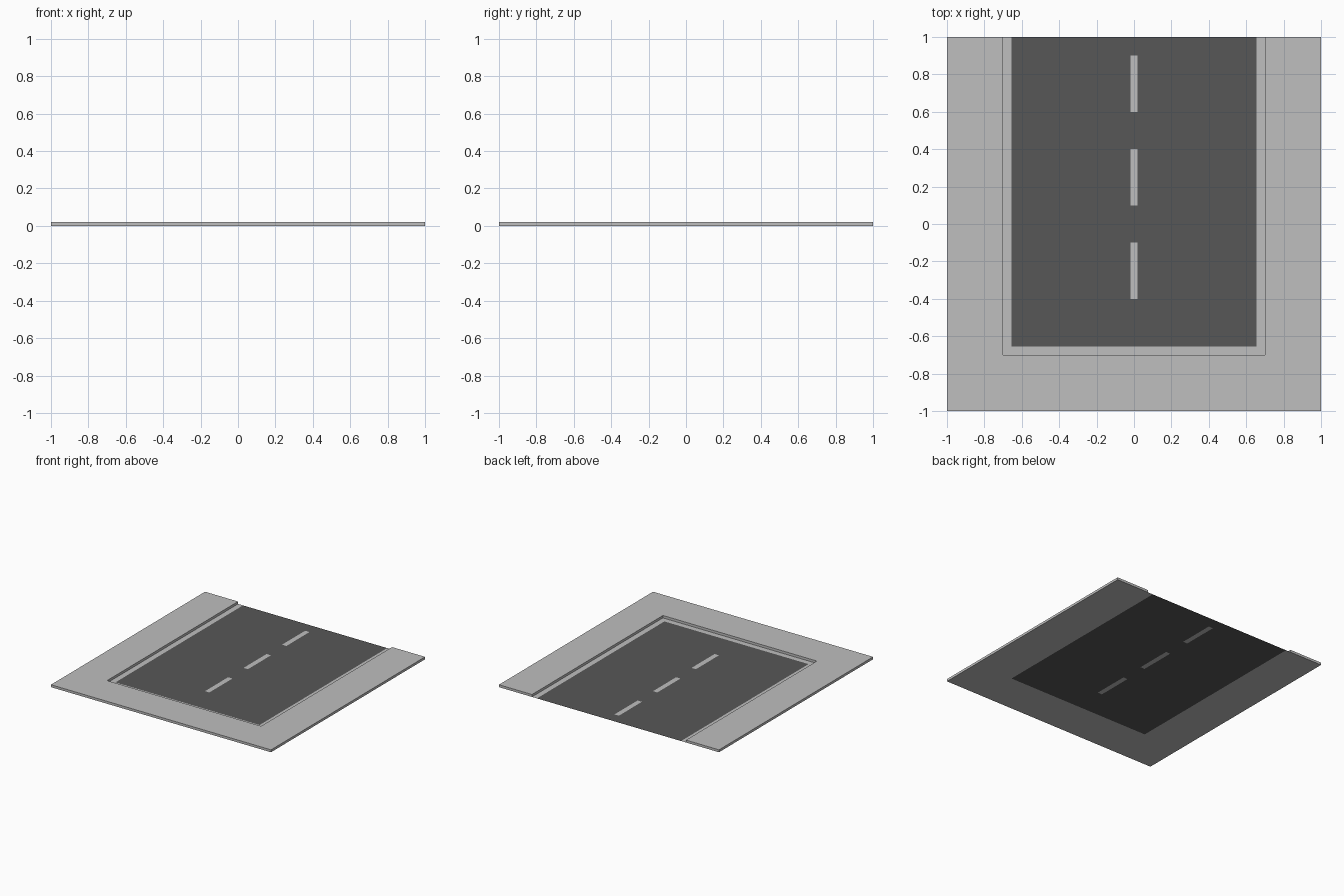
import bpy, bmesh

if "Cube" in bpy.data.objects:
    bpy.data.objects.remove(bpy.data.objects["Cube"])

def material(name, v):
    m = bpy.data.materials.new(name)
    m.diffuse_color = (*v, 1)
    m.use_nodes = True
    m.node_tree.nodes["Principled BSDF"].inputs["Base Color"].default_value = m.diffuse_color
    return m

light = material("light_grey_concrete", (0.52, 0.52, 0.52))
dark = material("dark_grey_asphalt", (0.095, 0.095, 0.095))

KERB, LANE, H = 0.70, 0.655, 0.02

def add_object(name, bm, mats):
    me = bpy.data.meshes.new(name)
    bm.to_mesh(me)
    bm.free()
    ob = bpy.data.objects.new(name, me)
    bpy.context.collection.objects.link(ob)
    for m in mats:
        me.materials.append(m)
    return ob

# Raised pavement: U-shaped outline extruded upwards
bm = bmesh.new()
outline = [(-1, -1), (1, -1), (1, 1), (KERB, 1), (KERB, -KERB),
           (-KERB, -KERB), (-KERB, 1), (-1, 1)]
base = bm.faces.new([bm.verts.new((x, y, 0)) for x, y in outline])
ext = bmesh.ops.extrude_face_region(bm, geom=[base], use_keep_orig=True)
for v in ext["geom"]:
    if isinstance(v, bmesh.types.BMVert):
        v.co.z = H
bmesh.ops.recalc_face_normals(bm, faces=bm.faces)
add_object("raised_pavement", bm, [light])

# Flat road sheet: cells cut along the gutter and the centre dashes
dashes = [(-0.4, -0.1), (0.1, 0.4), (0.6, 0.9)]
xs = [-KERB, -LANE, -0.02, 0.02, LANE, KERB]
ys = [-KERB, -LANE] + [y for d in dashes for y in d] + [1]
bm = bmesh.new()
grid = [[bm.verts.new((x, y, 0)) for x in xs] for y in ys]
for j in range(len(ys) - 1):
    for i in range(len(xs) - 1):
        f = bm.faces.new((grid[j][i], grid[j][i + 1],
                          grid[j + 1][i + 1], grid[j + 1][i]))
        c = f.calc_center_median()
        gutter = abs(c.x) > LANE or c.y < -LANE
        dash = abs(c.x) < 0.02 and any(a < c.y < b for a, b in dashes)
        f.material_index = 0 if gutter or dash else 1
add_object("road_surface", bm, [light, dark])
